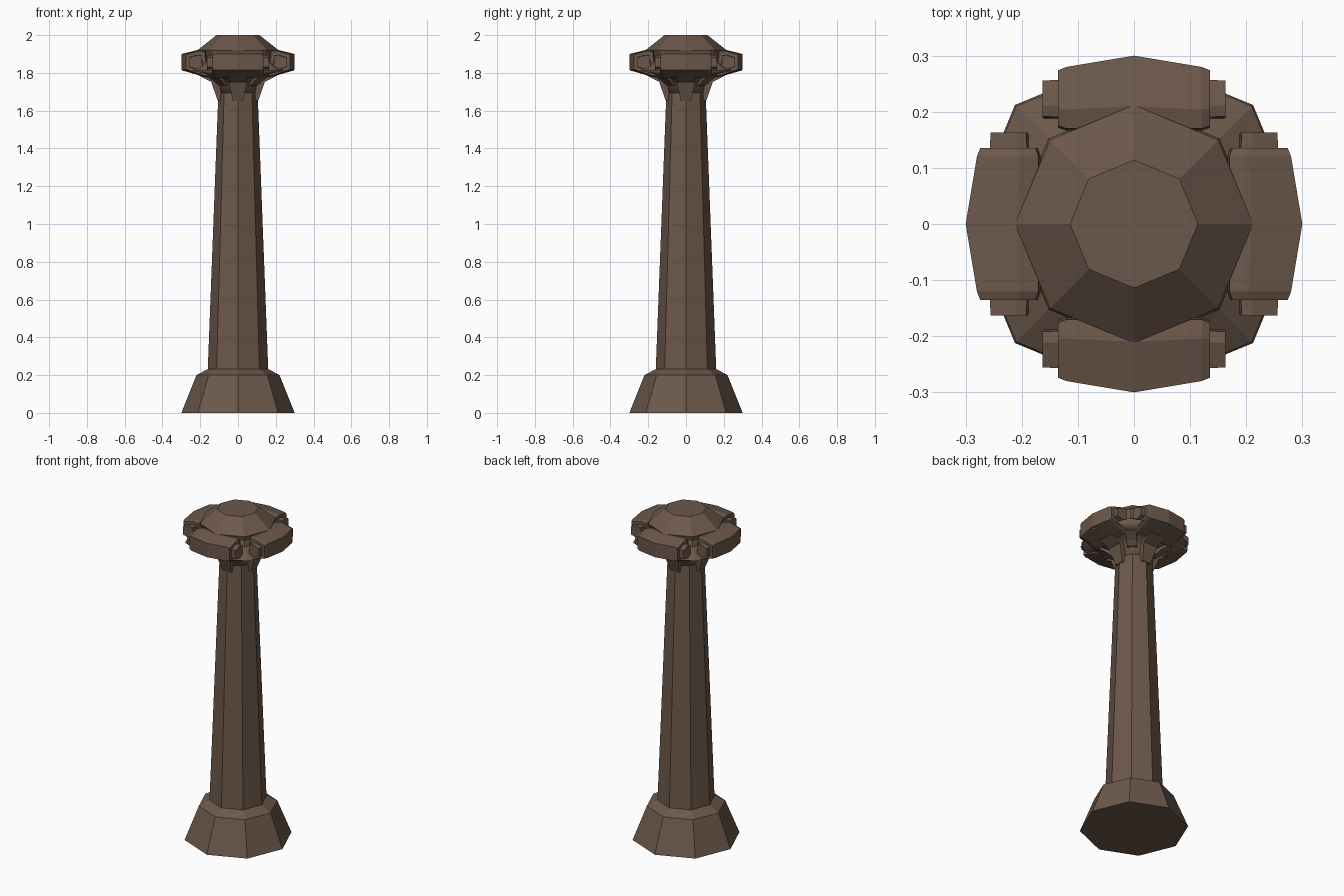
import bpy, bmesh, math

if "Cube" in bpy.data.objects:
    bpy.data.objects.remove(bpy.data.objects["Cube"])

brown = bpy.data.materials.new("dark_brown")
brown.diffuse_color = (0.15, 0.097, 0.069, 1)
brown.use_nodes = True
brown.node_tree.nodes["Principled BSDF"].inputs["Base Color"].default_value = brown.diffuse_color


def finish(name, bm, smooth=False):
    bmesh.ops.recalc_face_normals(bm, faces=bm.faces[:])
    me = bpy.data.meshes.new(name)
    bm.to_mesh(me)
    bm.free()
    me.materials.append(brown)
    ob = bpy.data.objects.new(name, me)
    bpy.context.collection.objects.link(ob)
    for p in me.polygons:
        p.use_smooth = smooth
    return ob


def loft(name, rings, angle=0.0, smooth=False):
    """Skin equal-length rings of points, cap both ends, turn about z."""
    bm = bmesh.new()
    c, s = math.cos(angle), math.sin(angle)
    loops = [[bm.verts.new((x * c - y * s, x * s + y * c, z)) for x, y, z in r] for r in rings]
    n = len(loops[0])
    for a, b in zip(loops, loops[1:]):
        for i in range(n):
            j = (i + 1) % n
            bm.faces.new((a[i], a[j], b[j], b[i]))
    bm.faces.new(loops[0])
    bm.faces.new(loops[-1])
    return finish(name, bm, smooth)


def octagon(r, z):
    return [(r * math.cos(i * math.pi / 4), r * math.sin(i * math.pi / 4), z) for i in range(8)]


# Octagonal foot, tapered shaft and domed cap
loft("base", [octagon(r, z) for r, z in ((0.3, 0), (0.22, 0.2), (0.155, 0.235))])
loft("shaft", [octagon(r, z) for r, z in ((0.16, 0.23), (0.103, 1.72), (0.1, 1.8))])
loft("cap", [octagon(r, z) for r, z in ((0.2, 1.88), (0.212, 1.922), (0.114, 2.0))])

# Flared underside of the head, smooth below
loft("flare", [octagon(r, z) for r, z in
               ((0.103, 1.69), (0.112, 1.73), (0.145, 1.765), (0.2, 1.79), (0.295, 1.812))], 0, True)
loft("brim_top", [octagon(r, z) for r, z in ((0.297, 1.812), (0.215, 1.86), (0.2, 1.9))])

# Side blocks: six-sided section with stepped ends
section = ((0.17, 1.915), (0.21, 1.922), (0.3, 1.9), (0.3, 1.815), (0.2, 1.785), (0.16, 1.775))
CX, CZ = 0.222, 1.857


def slice_at(y, k, end):
    pts = []
    for r, z in section:
        x = r - 0.02 * (r - 0.17) / 0.13 * end
        pts.append((CX + (x - CX) * k, y, CZ + (z - CZ) * k))
    return pts


stations = ((0.163, 0.58), (0.135, 0.6), (0.135, 0.9), (0.12, 1.0))
for i in range(4):
    a = i * math.pi / 2
    rings = [slice_at(-y, k, 1) for y, k in stations]
    rings.append(slice_at(0, 1, 0))
    rings += [slice_at(y, k, 1) for y, k in reversed(stations)]
    loft("head_block_%d" % i, rings, a)

# Brackets below the blocks, and shorter ones in the gaps
long_profile = ((0.08, 1.655, 0.028), (0.108, 1.655, 0.028), (0.142, 1.752, 0.048),
                (0.205, 1.785, 0.048), (0.205, 1.81, 0.048), (0.08, 1.81, 0.048))
short_profile = ((0.08, 1.73, 0.026), (0.125, 1.735, 0.026), (0.15, 1.755, 0.03),
                 (0.205, 1.785, 0.03), (0.205, 1.81, 0.03), (0.08, 1.81, 0.03))
for i in range(8):
    prof = short_profile if i % 2 else long_profile
    loft("bracket_%d" % i, [[(r, s * w, z) for r, z, w in prof] for s in (-1, 1)], i * math.pi / 4)
